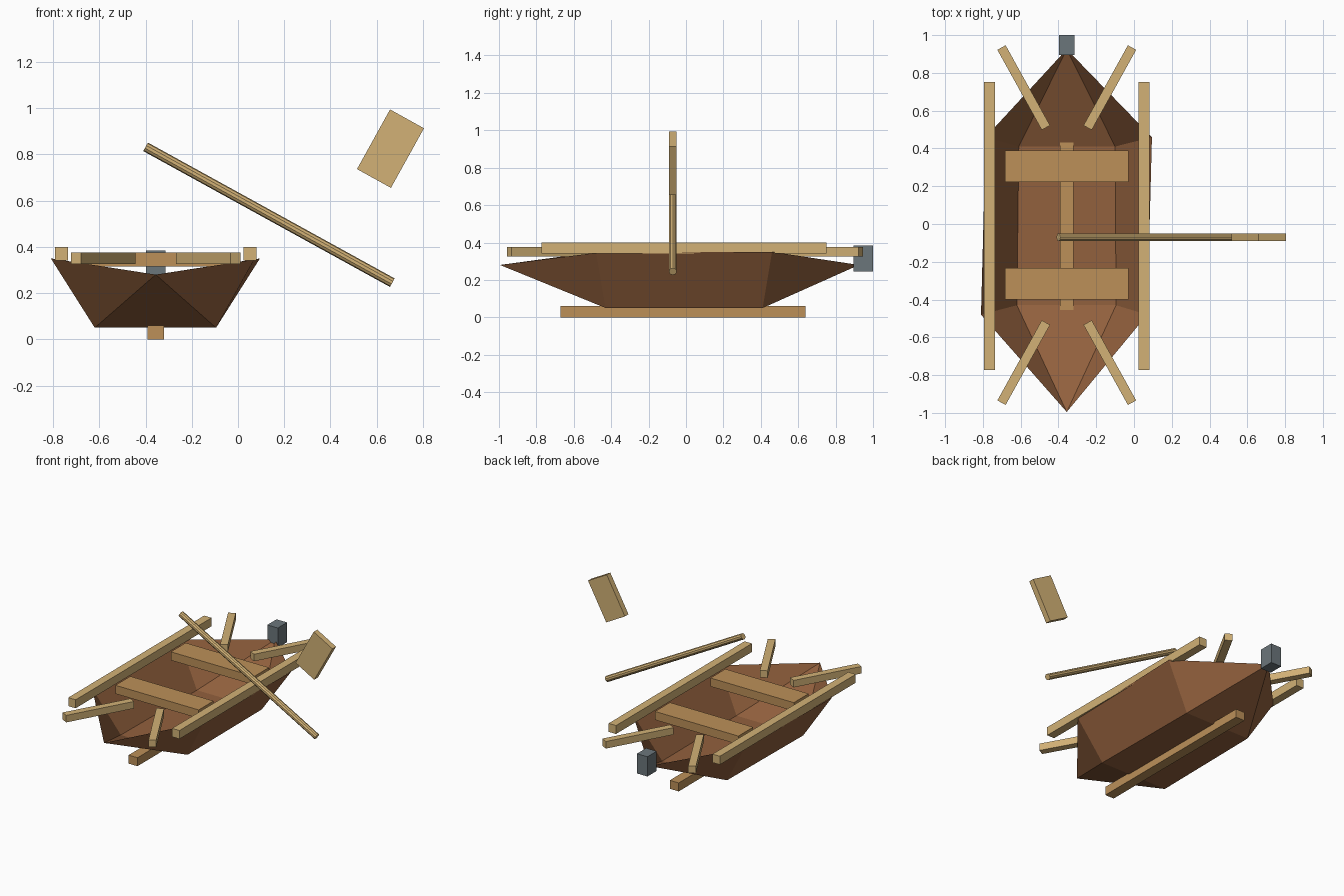
import bpy, bmesh, math
from mathutils import Vector

if "Cube" in bpy.data.objects:
    bpy.data.objects.remove(bpy.data.objects["Cube"])

CX = -0.356  # boat centre line


def material(name, rgb):
    m = bpy.data.materials.new(name)
    m.diffuse_color = (*[c ** 2.2 for c in rgb], 1)
    m.use_nodes = True
    m.node_tree.nodes["Principled BSDF"].inputs["Base Color"].default_value = m.diffuse_color
    return m


HULL = material("hull_brown", (0.57, 0.38, 0.25))
PALE = material("pale_wood", (0.82, 0.69, 0.46))
WOOD = material("mid_wood", (0.73, 0.56, 0.35))
GREY = material("grey_metal", (0.42, 0.46, 0.48))


def box(name, centre, size, mat, rot=(0, 0, 0)):
    bpy.ops.mesh.primitive_cube_add(size=1, location=centre, rotation=rot)
    ob = bpy.context.object
    ob.name = name
    ob.scale = size
    ob.data.materials.append(mat)
    return ob


# Open hull: two stations (left rim, left floor, right floor, right rim) and two tips
bm = bmesh.new()
bow = bm.verts.new((CX, -0.995, 0.28))
stern = bm.verts.new((CX, 0.925, 0.28))
front = [bm.verts.new(p) for p in ((-0.81, -0.48, 0.35), (-0.62, -0.43, 0.05),
                                   (-0.095, -0.43, 0.05), (0.07, -0.48, 0.345))]
back = [bm.verts.new(p) for p in ((-0.785, 0.46, 0.345), (-0.61, 0.41, 0.05),
                                  (-0.10, 0.41, 0.05), (0.095, 0.46, 0.35))]
for i in range(3):
    bm.faces.new((front[i], front[i + 1], back[i + 1], back[i]))
    bm.faces.new((bow, front[i + 1], front[i]))
    bm.faces.new((stern, back[i], back[i + 1]))
bmesh.ops.recalc_face_normals(bm, faces=bm.faces)
bm.normal_update()
if any(f.normal.z > 0.9 for f in bm.faces):
    bmesh.ops.reverse_faces(bm, faces=bm.faces)
mesh = bpy.data.meshes.new("hull")
bm.to_mesh(mesh)
bm.free()
mesh.materials.append(HULL)
bpy.context.collection.objects.link(bpy.data.objects.new("hull", mesh))

# Keel, seats and stern block
box("keel", (CX, -0.015, 0.03), (0.07, 1.31, 0.06), WOOD)
for name, y in (("front_seat", -0.317), ("back_seat", 0.305)):
    box(name, (CX, y, 0.345), (0.655, 0.167, 0.06), WOOD)
box("stern_block", (CX, 0.948, 0.315), (0.083, 0.104, 0.14), GREY)

# Side rails and angled corner braces
for side, s in (("left", -1), ("right", 1)):
    box(side + "_rail", (CX + s * 0.408, -0.01, 0.37), (0.058, 1.525, 0.06), PALE)
    for end, e in (("front", -1), ("back", 1)):
        box(f"{end}_{side}_brace", (CX + s * 0.228, -0.006 + e * 0.728, 0.35),
            (0.05, 0.485, 0.05), PALE, (0, 0, -s * e * math.radians(29)))

# Paddle: slanted shaft with a separate floating blade
a, b = Vector((-0.40, -0.07, 0.833)), Vector((0.668, -0.07, 0.245))
bpy.ops.mesh.primitive_cylinder_add(vertices=10, radius=0.021, depth=(b - a).length,
                                    location=(a + b) / 2)
shaft = bpy.context.object
shaft.name = "paddle_shaft"
shaft.rotation_euler = (b - a).to_track_quat('Z', 'Y').to_euler()
shaft.data.materials.append(PALE)
box("paddle_blade", (0.66, -0.07, 0.825), (0.168, 0.04, 0.295), PALE,
    (0, math.radians(29), 0))
